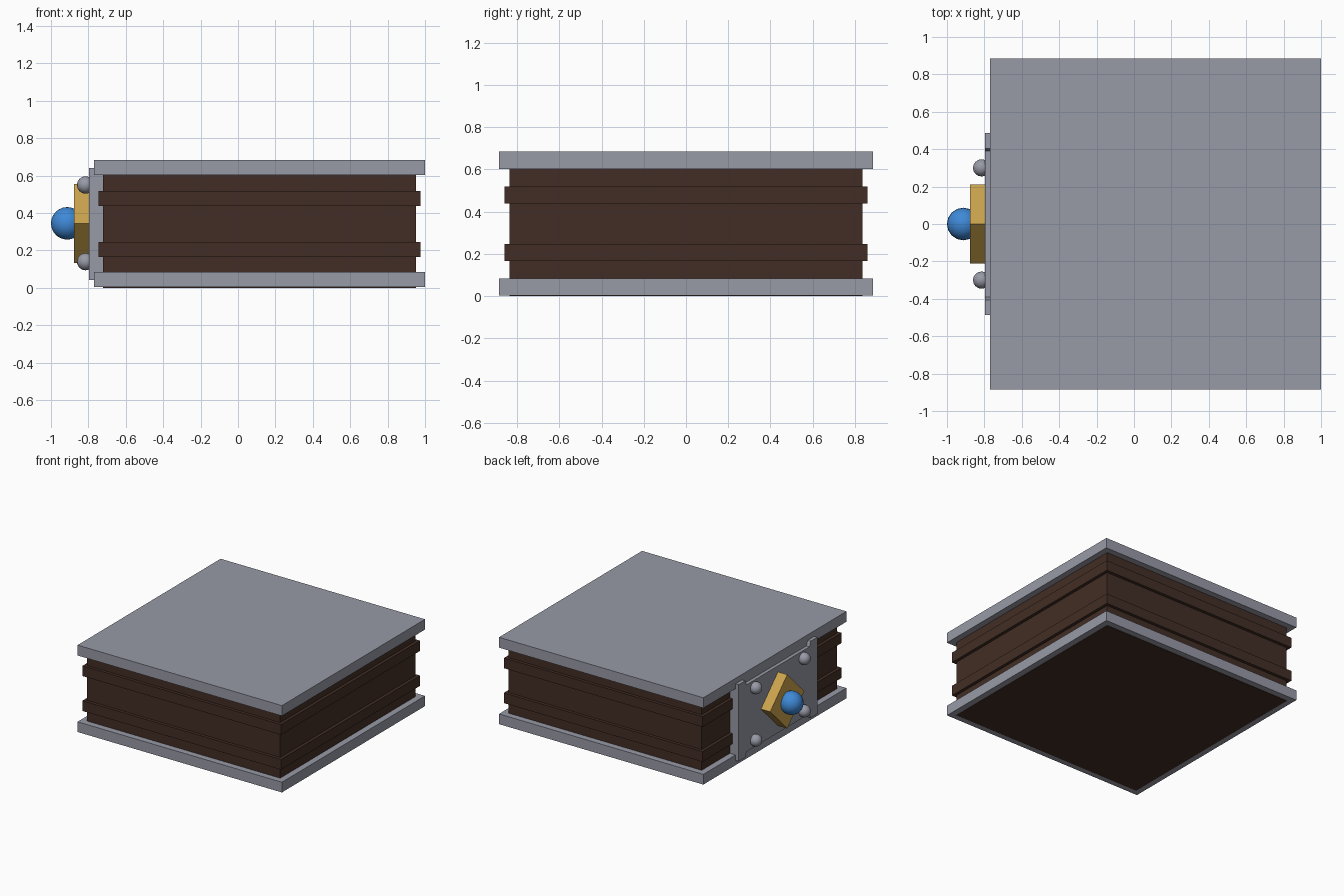
import bpy, bmesh, math
from mathutils import Matrix

if "Cube" in bpy.data.objects:
    bpy.data.objects.remove(bpy.data.objects["Cube"])

def material(name, rgb):
    m = bpy.data.materials.new(name)
    m.diffuse_color = (*rgb, 1)
    m.use_nodes = True
    m.node_tree.nodes["Principled BSDF"].inputs["Base Color"].default_value = m.diffuse_color
    return m

GREY = material("steel grey", (0.31, 0.32, 0.38))
BROWN = material("dark brown", (0.055, 0.027, 0.018))
GOLD = material("gold", (0.60, 0.37, 0.075))
BLUE = material("gem blue", (0.05, 0.25, 0.68))
CX = 0.115   # centre of the square body
MID = 0.345  # height of the clasp centre

def finish(name, bm, mat):
    bmesh.ops.recalc_face_normals(bm, faces=bm.faces)
    me = bpy.data.meshes.new(name)
    bm.to_mesh(me)
    bm.free()
    me.materials.append(mat)
    ob = bpy.data.objects.new(name, me)
    bpy.context.collection.objects.link(ob)
    return ob

def square_slab(name, half, z0, z1, mat):
    bm = bmesh.new()
    bmesh.ops.create_cube(bm, size=1, matrix=Matrix.Translation((CX, 0, (z0 + z1) / 2))
                          @ Matrix.Diagonal((2 * half, 2 * half, z1 - z0, 1)))
    return finish(name, bm, mat)

def plate(name, outline, x0, x1, mat):
    """Extrude a (y, z) outline along x."""
    bm = bmesh.new()
    face = bm.faces.new([bm.verts.new((x0, y, z)) for y, z in outline])
    ext = bmesh.ops.extrude_face_region(bm, geom=[face])
    verts = [v for v in ext["geom"] if isinstance(v, bmesh.types.BMVert)]
    bmesh.ops.translate(bm, verts=verts, vec=(x1 - x0, 0, 0))
    return finish(name, bm, mat)

def ball(name, r, loc, mat):
    bm = bmesh.new()
    bmesh.ops.create_uvsphere(bm, u_segments=16, v_segments=12, radius=r,
                              matrix=Matrix.Translation(loc))
    for f in bm.faces:
        f.smooth = True
    return finish(name, bm, mat)

# Body: brown core, two raised bands, grey lid and base
square_slab("core", 0.836, 0.0, 0.64, BROWN)
square_slab("lower_band", 0.86, 0.166, 0.246, BROWN)
square_slab("upper_band", 0.86, 0.439, 0.519, BROWN)
square_slab("base_slab", 0.885, 0.004, 0.084, GREY)
square_slab("lid_slab", 0.885, 0.603, 0.684, GREY)

# Clasp plate with raised tabs at its four corners
quarter = [(0.487, 0.30), (0.405, 0.30), (0.39, 0.262)]
top = [(y, MID - 0.004 + h) for y, h in quarter] + [(-y, MID - 0.004 + h) for y, h in reversed(quarter)]
bottom = [(-y, MID - 0.004 - h) for y, h in quarter] + [(y, MID - 0.004 - h) for y, h in reversed(quarter)]
plate("clasp_plate", top + bottom, -0.797, -0.72, GREY)

# Gold diamond and gem
plate("clasp_diamond", [(0.211 * math.cos(a), MID + 0.211 * math.sin(a))
                        for a in (0, math.pi / 2, math.pi, 1.5 * math.pi)], -0.877, -0.79, GOLD)
ball("gem", 0.087, (-0.913, 0, MID), BLUE)

# Rivets
for sy in (-1, 1):
    for sz in (-1, 1):
        ball("rivet", 0.046, (-0.815, 0.3 * sy, MID + 0.205 * sz), GREY)
